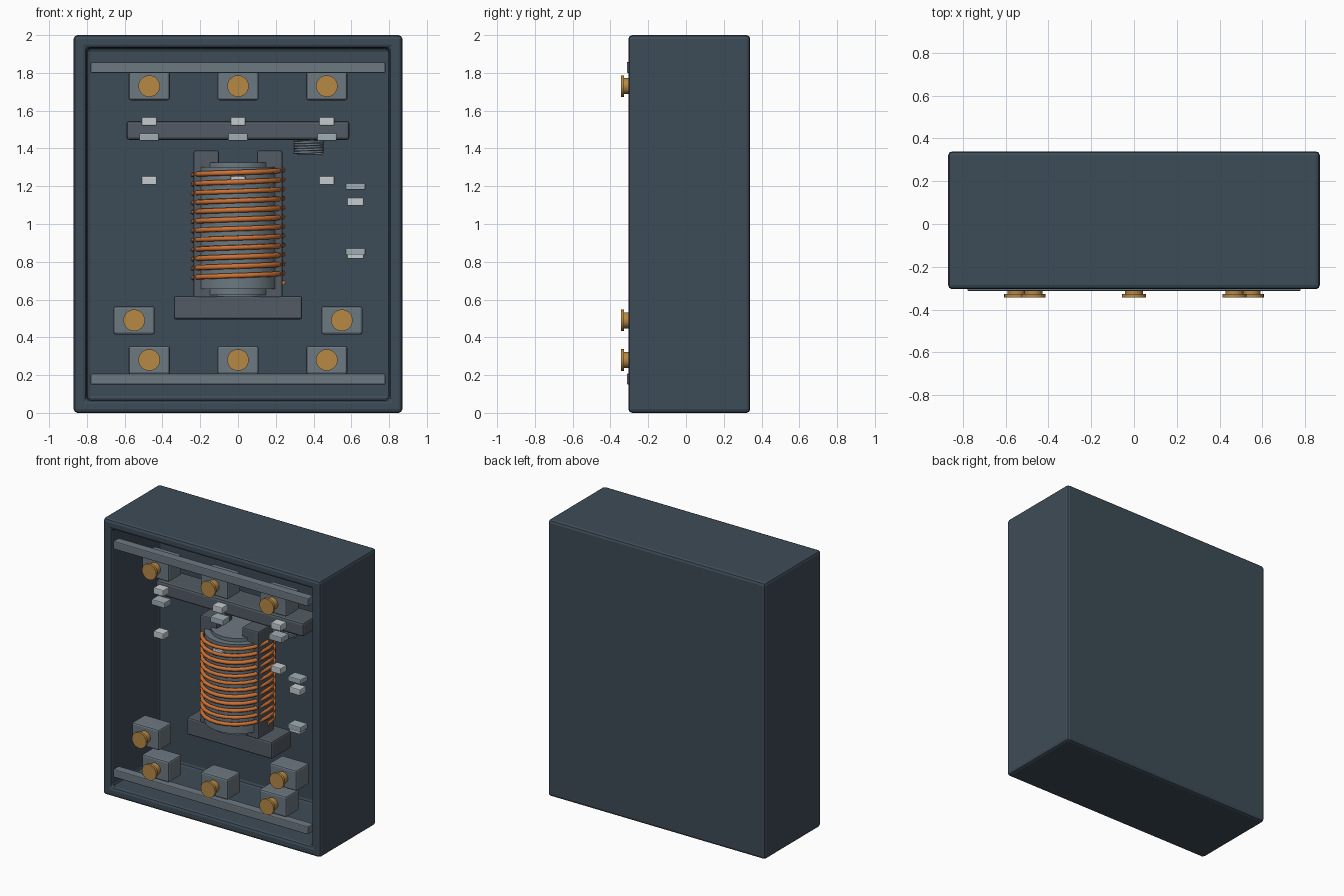
import bpy, bmesh, math
from mathutils import Matrix

if "Cube" in bpy.data.objects:
    bpy.data.objects.remove(bpy.data.objects["Cube"])


def material(name, rgb):
    m = bpy.data.materials.new(name)
    m.diffuse_color = (*rgb, 1)
    m.use_nodes = True
    m.node_tree.nodes["Principled BSDF"].inputs["Base Color"].default_value = m.diffuse_color
    return m


HOUSING = material("housing", (0.048, 0.072, 0.095))
STEEL = material("steel", (0.15, 0.19, 0.22))
IRON = material("iron", (0.085, 0.105, 0.125))
BRASS = material("brass", (0.47, 0.25, 0.06))
COPPER = material("copper", (0.62, 0.17, 0.035))
SILVER = material("silver", (0.56, 0.60, 0.62))
PALE = material("pale_steel", (0.35, 0.42, 0.46))


def finish(bm, name, mat):
    me = bpy.data.meshes.new(name)
    bm.to_mesh(me)
    bm.free()
    me.materials.append(mat)
    ob = bpy.data.objects.new(name, me)
    bpy.context.collection.objects.link(ob)
    return ob


def bevel(ob, width, segments=2):
    b = ob.modifiers.new("bevel", 'BEVEL')
    b.width, b.segments, b.limit_method = width, segments, 'ANGLE'


def box(name, x, y, z, mat, bev=0.01):
    """Box from (min, max) ranges on each axis."""
    bm = bmesh.new()
    bmesh.ops.create_cube(bm, size=1)
    for v in bm.verts:
        v.co = [r[0] if c < 0 else r[1] for c, r in zip(v.co, (x, y, z))]
    ob = finish(bm, name, mat)
    if bev:
        bevel(ob, bev)
    return ob


def cylinder(name, centre, radius, depth, mat, axis='Z', sides=32):
    bm = bmesh.new()
    m = Matrix.Translation(centre)
    if axis == 'Y':
        m = m @ Matrix.Rotation(math.pi / 2, 4, 'X')
    bmesh.ops.create_cone(bm, cap_ends=True, segments=sides, radius1=radius,
                          radius2=radius, depth=depth, matrix=m)
    for f in bm.faces:
        f.smooth = len(f.verts) == 4
    for e in bm.edges:
        e.smooth = e.calc_face_angle(0) < 0.6
    return finish(bm, name, mat)


def helix(name, centre, radius, z0, z1, turns, wire, mat, steps=24):
    cu = bpy.data.curves.new(name, 'CURVE')
    cu.dimensions = '3D'
    cu.bevel_depth, cu.bevel_resolution, cu.use_fill_caps = wire, 1, True
    sp = cu.splines.new('POLY')
    n = turns * steps
    sp.points.add(n)
    for i, p in enumerate(sp.points):
        a = 2 * math.pi * i / steps
        p.co = (centre[0] + radius * math.cos(a), centre[1] + radius * math.sin(a),
                z0 + (z1 - z0) * i / n, 1)
    cu.materials.append(mat)
    bpy.context.collection.objects.link(bpy.data.objects.new(name, cu))


# housing: block with a recess pushed in from the front
bm = bmesh.new()
bmesh.ops.create_cube(bm, size=1)
for v in bm.verts:
    v.co = (v.co.x * 1.74, 0.34 if v.co.y > 0 else -0.305, v.co.z * 2 + 1)
front = min(bm.faces, key=lambda f: f.calc_center_median().y)
bmesh.ops.inset_region(bm, faces=[front], thickness=0.097)
floor = bmesh.ops.extrude_face_region(bm, geom=[front])
bmesh.ops.delete(bm, geom=[front], context='FACES_ONLY')
for v in [g for g in floor["geom"] if isinstance(g, bmesh.types.BMVert)]:
    v.co.y = 0.25
bmesh.ops.recalc_face_normals(bm, faces=bm.faces)
bevel(finish(bm, "housing", HOUSING), 0.02)

# rails across the opening
for label, z in (("lower", 0.15), ("upper", 1.80)):
    box(label + "_rail", (-0.78, 0.78), (-0.313, -0.25), (z, z + 0.058), STEEL, 0.006)

# terminals with screws
spots = [(x, z) for z in (0.28, 1.73) for x in (-0.47, 0, 0.47)]
spots += [(-0.55, 0.49), (0.55, 0.49)]
for i, (x, z) in enumerate(spots):
    box(f"terminal_block_{i}", (x - 0.109, x + 0.109), (-0.275, -0.125),
        (z - 0.075, z + 0.075), STEEL, 0.012)
    cylinder(f"screw_shank_{i}", (x, -0.30, z), 0.042, 0.06, BRASS, 'Y')
    cylinder(f"screw_head_{i}", (x, -0.336, z), 0.057, 0.018, BRASS, 'Y')

# magnet yoke, its two posts and the moving armature
box("yoke_base", (-0.34, 0.34), (-0.10, 0.13), (0.495, 0.62), IRON, 0.012)
for side, s in (("left", -1), ("right", 1)):
    box(side + "_yoke_post", sorted((0.1 * s, 0.235 * s)), (-0.10, 0.08),
        (0.61, 1.39), IRON, 0.01)
box("armature", (-0.59, 0.59), (-0.10, 0.10), (1.445, 1.545), IRON, 0.015)

# bobbin and winding
cylinder("bobbin", (0, 0, 0.978), 0.222, 0.645, STEEL)
cylinder("bobbin_core", (0, 0, 0.975), 0.178, 0.70, STEEL)
cylinder("bobbin_foot", (0, 0, 0.64), 0.15, 0.05, STEEL)
helix("coil_winding", (0, 0), 0.238, 0.69, 1.285, 12, 0.014, COPPER)

# return spring under the armature
helix("return_spring", (0.375, 0), 0.075, 1.37, 1.45, 6, 0.007, STEEL)

# main contacts: moving pair on top, fixed pad below
for i, x in enumerate((-0.47, 0, 0.47)):
    box(f"bridge_contact_{i}", (x - 0.04, x + 0.04), (-0.24, -0.17), (1.52, 1.566), SILVER, 0.006)
    box(f"moving_contact_{i}", (x - 0.052, x + 0.052), (-0.245, -0.165), (1.44, 1.481), PALE, 0.006)
    box(f"fixed_contact_{i}", (x - 0.04, x + 0.04), (-0.24, -0.17), (1.207, 1.253), SILVER, 0.006)

# auxiliary contacts at the right
for i, (tip, arm) in enumerate(((1.095, 1.18), (0.815, 0.835))):
    box(f"auxiliary_tip_{i}", (0.577, 0.665), (-0.24, -0.17), (tip, tip + 0.045), SILVER, 0.006)
    box(f"auxiliary_arm_{i}", (0.57, 0.674), (-0.245, -0.165), (arm, arm + 0.037), PALE, 0.006)
